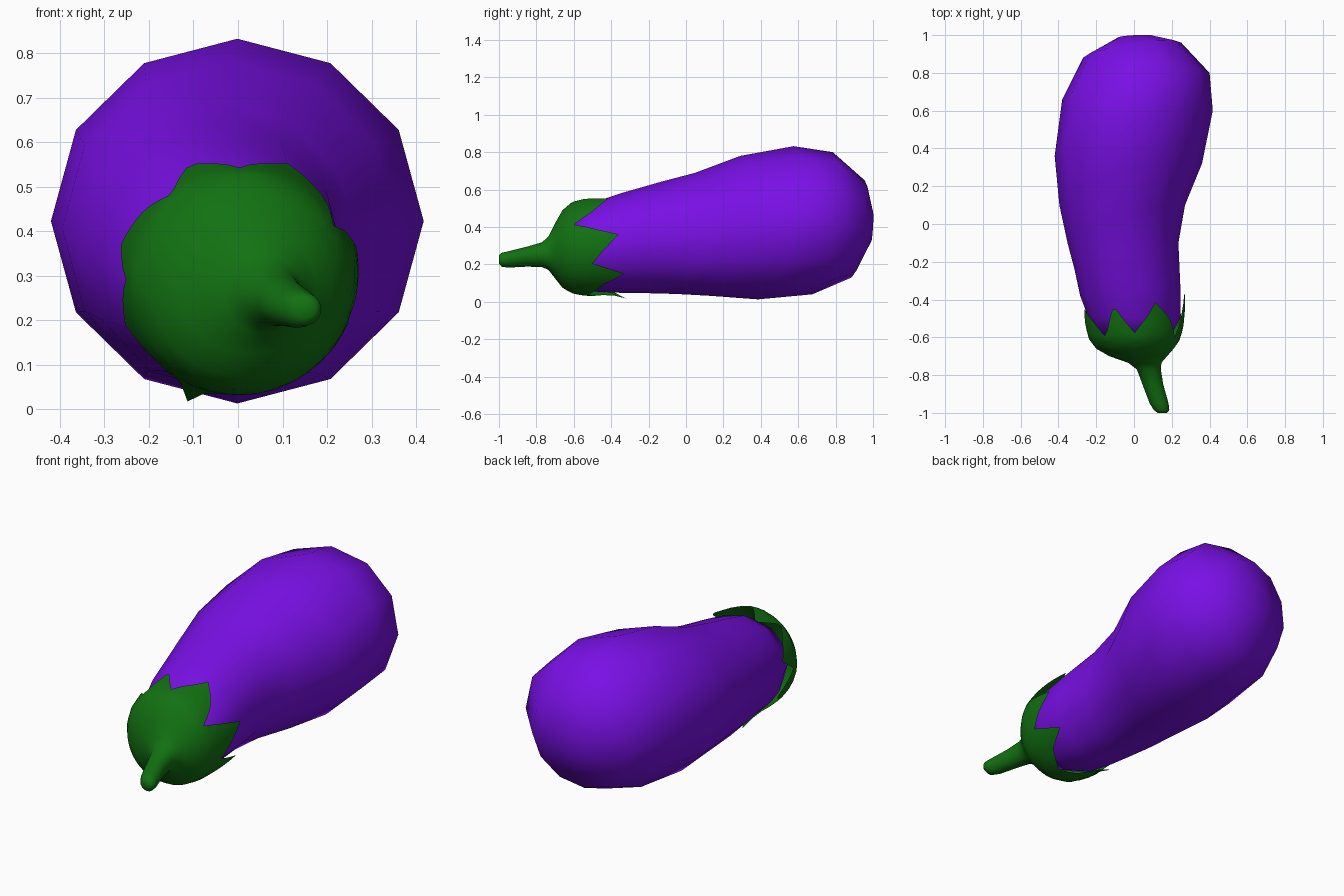
import bpy, bmesh, math

if "Cube" in bpy.data.objects:
    bpy.data.objects.remove(bpy.data.objects["Cube"])


def material(name, color):
    m = bpy.data.materials.new(name)
    m.diffuse_color = (*color, 1)
    m.use_nodes = True
    m.node_tree.nodes["Principled BSDF"].inputs["Base Color"].default_value = m.diffuse_color
    return m


def lerp_table(table, t):
    """Piecewise linear lookup; rows are (key, value, value, ...)."""
    if t <= table[0][0]:
        return table[0][1:]
    for a, b in zip(table, table[1:]):
        if t <= b[0]:
            f = (t - a[0]) / (b[0] - a[0])
            return [p + (q - p) * f for p, q in zip(a[1:], b[1:])]
    return table[-1][1:]


def oval(left, right, low, high, ang):
    x = (left + right) / 2 + (right - left) / 2 * math.cos(ang)
    z = (low + high) / 2 + (high - low) / 2 * math.sin(ang)
    return x, z


def loft(name, rings, mat, cap_start=True, cap_end=True):
    bm = bmesh.new()
    rows = [[bm.verts.new(p) for p in ring] for ring in rings]
    n = len(rows[0])
    for a, b in zip(rows, rows[1:]):
        for i in range(n):
            j = (i + 1) % n
            bm.faces.new((a[i], b[i], b[j], a[j]))
    if cap_start:
        bm.faces.new(rows[0])
    if cap_end:
        bm.faces.new(rows[-1][::-1])
    if cap_start and cap_end:
        bmesh.ops.recalc_face_normals(bm, faces=bm.faces)
    for f in bm.faces:
        f.smooth = True
    me = bpy.data.meshes.new(name)
    bm.to_mesh(me)
    bm.free()
    me.materials.append(mat)
    ob = bpy.data.objects.new(name, me)
    bpy.context.collection.objects.link(ob)
    return ob


purple = material("purple skin", (0.19, 0.005, 0.78))
green = material("green calyx", (0.006, 0.165, 0.006))

# Fruit body: 12-sided tilted rings (y, left, right, low, high, y tilt in x, y tilt in z)
body = [
    (-0.60, -0.19, 0.19, 0.10, 0.47, 0.0, 0.0),
    (-0.50, -0.24, 0.245, 0.055, 0.53, 0.0, 0.0),
    (-0.35, -0.285, 0.245, 0.048, 0.58, 0.03, 0.0),
    (-0.17, -0.315, 0.235, 0.046, 0.64, 0.07, 0.03),
    (0.00, -0.352, 0.27, 0.042, 0.69, 0.10, 0.05),
    (0.21, -0.395, 0.36, 0.032, 0.78, 0.11, 0.08),
    (0.48, -0.42, 0.417, 0.013, 0.832, 0.12, 0.095),
    (0.73, -0.38, 0.40, 0.04, 0.80, 0.07, 0.055),
    (0.92, -0.27, 0.25, 0.13, 0.65, 0.04, 0.035),
    (0.995, -0.08, 0.09, 0.32, 0.48, 0.005, 0.005),
]
rings = []
for y, l, r, lo, hi, tx, tz in body:
    ring = []
    for i in range(12):
        a = math.tau * i / 12
        x, z = oval(l, r, lo, hi, a)
        ring.append((x, y + tx * math.cos(a) + tz * math.sin(a), z))
    rings.append(ring)
loft("fruit_body", rings, purple)

# Calyx and stem: cross-sections along y (y, left, right, low, high)
profile = [
    (-1.00, 0.125, 0.175, 0.205, 0.25),
    (-0.985, 0.105, 0.187, 0.187, 0.262),
    (-0.95, 0.083, 0.183, 0.183, 0.27),
    (-0.85, 0.045, 0.155, 0.188, 0.295),
    (-0.77, 0.015, 0.142, 0.186, 0.318),
    (-0.735, -0.03, 0.145, 0.17, 0.35),
    (-0.70, -0.13, 0.175, 0.125, 0.42),
    (-0.66, -0.20, 0.21, 0.075, 0.49),
    (-0.61, -0.238, 0.245, 0.045, 0.533),
    (-0.54, -0.257, 0.262, 0.032, 0.552),
    (-0.45, -0.272, 0.27, 0.032, 0.568),
    (-0.32, -0.302, 0.272, 0.028, 0.605),
]
# Jagged rim: (angle in degrees, y of rim)
rim = [
    (-20, -0.50), (-5, -0.44), (10, -0.36), (30, -0.60), (45, -0.50),
    (65, -0.415), (75, -0.49), (90, -0.575), (102, -0.51), (113, -0.43),
    (128, -0.60), (145, -0.52), (165, -0.45), (180, -0.56), (205, -0.42),
    (225, -0.53), (240, -0.45), (250, -0.32), (262, -0.47), (285, -0.52),
    (310, -0.44), (325, -0.33), (340, -0.50),
]
SEG = 72
rings = []
for row in profile[:8]:
    rings.append([(p[0], row[0], p[1]) for p in
                  (oval(*row[1:], math.radians(-20 + 360 * i / SEG)) for i in range(SEG))])
STEPS = 6
for k in range(1, STEPS + 1):
    ring = []
    for i in range(SEG):
        deg = -20 + 360 * i / SEG
        y = -0.66 + (lerp_table(rim, deg)[0] + 0.66) * k / STEPS
        x, z = oval(*lerp_table(profile, y), math.radians(deg))
        if deg > 240 and deg < 260 and y > -0.4:      # curled underside tip
            z -= 0.35 * (y + 0.4)
        ring.append((x, y, max(z, 0.0)))
    rings.append(ring)
calyx = loft("calyx_and_stem", rings, green, cap_end=False)
bm = bmesh.new()
bm.from_mesh(calyx.data)
bmesh.ops.recalc_face_normals(bm, faces=bm.faces)
# Make sure the shell faces outward (stem end cap must look toward -y)
cap = min(bm.faces, key=lambda f: f.calc_center_median().y)
if cap.normal.y > 0:
    bmesh.ops.reverse_faces(bm, faces=bm.faces)
bm.to_mesh(calyx.data)
bm.free()
